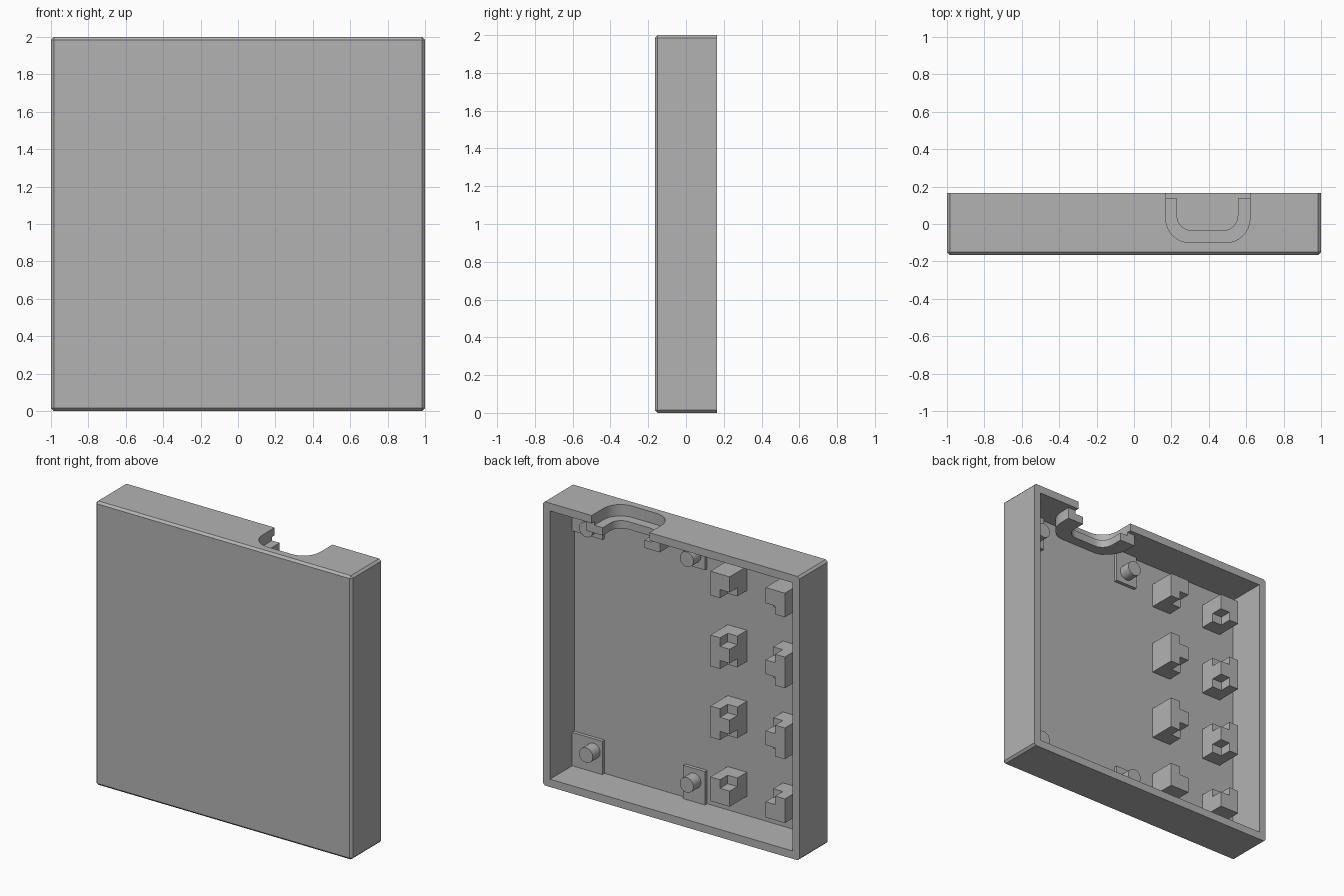
import bpy, bmesh, math
from mathutils import Matrix, Vector

cube = bpy.data.objects.get("Cube")
if cube:
    bpy.data.objects.remove(cube, do_unlink=True)

grey = bpy.data.materials.new("plain grey")
grey.use_nodes = True
colour = (0.45, 0.45, 0.45, 1)
grey.diffuse_color = colour
grey.node_tree.nodes["Principled BSDF"].inputs["Base Color"].default_value = colour

BACK = 0.165      # open rim
FLOOR = -0.107    # inside face of the front panel
WALL = 0.055


def add_box(bm, x, y, z):
    lo, hi = Vector((x[0], y[0], z[0])), Vector((x[1], y[1], z[1]))
    mat = Matrix.Translation((lo + hi) / 2) @ Matrix.Diagonal((hi - lo).to_4d())
    bmesh.ops.create_cube(bm, size=1, matrix=mat)


def add_u(bm, x, y, z, radius, steps=8):
    """Prism with a U outline, rounded at its low-y corners."""
    pts = [(x[1], y[1]), (x[0], y[1])]
    for cx, start in ((x[0] + radius, math.pi), (x[1] - radius, 1.5 * math.pi)):
        for i in range(steps + 1):
            a = start + i / steps * math.pi / 2
            pts.append((cx + radius * math.cos(a), y[0] + radius + radius * math.sin(a)))
    face = bm.faces.new([bm.verts.new((px, py, z[0])) for px, py in pts])
    top = bmesh.ops.extrude_face_region(bm, geom=[face])["geom"]
    verts = [v for v in top if isinstance(v, bmesh.types.BMVert)]
    bmesh.ops.translate(bm, verts=verts, vec=(0, 0, z[1] - z[0]))
    bmesh.ops.recalc_face_normals(bm, faces=bm.faces[:])


def finish(bm, name):
    mesh = bpy.data.meshes.new(name)
    bm.to_mesh(mesh)
    bm.free()
    mesh.materials.append(grey)
    obj = bpy.data.objects.new(name, mesh)
    bpy.context.collection.objects.link(obj)
    return obj


def activate(obj):
    bpy.ops.object.select_all(action="DESELECT")
    obj.select_set(True)
    bpy.context.view_layer.objects.active = obj


def cut(obj, cutter):
    mod = obj.modifiers.new("cut", "BOOLEAN")
    mod.operation = "DIFFERENCE"
    mod.solver = "EXACT"
    mod.object = cutter
    activate(obj)
    bpy.ops.object.modifier_apply(modifier=mod.name)


def discard(obj):
    bpy.data.objects.remove(obj, do_unlink=True)


def smooth(obj):
    activate(obj)
    bpy.ops.object.shade_smooth_by_angle(angle=math.radians(30))


# Shell: chamfered everywhere but the back rim
bm = bmesh.new()
add_box(bm, (-1, 1), (-BACK, BACK), (0, 2))
edges = [e for e in bm.edges if min(v.co.y for v in e.verts) < 0]
bmesh.ops.bevel(bm, geom=edges, offset=0.015, segments=1, affect="EDGES")
shell = finish(bm, "cover_shell")

# Hollow interior
bm = bmesh.new()
add_box(bm, (WALL - 1, 1 - WALL), (FLOOR, 0.4), (WALL, 2 - WALL))
hollow = finish(bm, "hollow_cutter")
cut(shell, hollow)
discard(hollow)

# Cable outlet: stepped U notch with a ledge under the top wall
bm = bmesh.new()
add_u(bm, (0.11, 0.68), (-0.115, 0.135), (1.865, 1.95), 0.18)
ledge = finish(bm, "outlet_ledge")
bm = bmesh.new()
add_u(bm, (0.17, 0.62), (-0.1, 0.4), (1.92, 2.2), 0.13)
outer = finish(bm, "outer_notch_cutter")
bm = bmesh.new()
add_u(bm, (0.23, 0.555), (-0.035, 0.4), (1.7, 2.1), 0.08)
inner = finish(bm, "inner_notch_cutter")
cut(shell, outer)
cut(ledge, outer)
cut(ledge, inner)
discard(outer)
discard(inner)
smooth(shell)
smooth(ledge)

# Mounting pads and pins, mirrored bottom to top
for level in ("lower", "upper"):
    for side, pin_x, pad_x in (("left", 0.78, (0.71, 0.946)), ("middle", -0.005, (-0.09, 0.08))):
        pad_z, pin_z = (0.054, 0.29), 0.205
        if level == "upper":
            pad_z, pin_z = (1.71, 1.946), 1.795
        bm = bmesh.new()
        add_box(bm, pad_x, (FLOOR - 0.005, -0.083), pad_z)
        finish(bm, f"{level}_{side}_pad")
        bm = bmesh.new()
        place = Matrix.Translation((pin_x, -0.045, pin_z)) @ Matrix.Rotation(math.pi / 2, 4, "X")
        bmesh.ops.create_cone(bm, cap_ends=True, segments=32, radius1=0.053,
                              radius2=0.053, depth=0.09, matrix=place)
        smooth(finish(bm, f"{level}_{side}_pin"))

# Bracket grid holding three modules in stepped seats
rows = [0.25 + 0.5 * i for i in range(4)]
bm = bmesh.new()
for low, high in zip(rows, rows[1:]):
    add_box(bm, (-0.755, -0.325), (0, 0.4), (low + 0.05, high - 0.05))
seats = finish(bm, "seat_cutter")
for side, span in (("inner", (-0.4, -0.25)), ("outer", (-0.83, -0.68))):
    bm = bmesh.new()
    for z in rows:
        add_box(bm, span, (FLOOR - 0.005, 0.085), (max(z - 0.11, 0.19), min(z + 0.11, 1.81)))
    cut(finish(bm, f"{side}_brackets"), seats)
discard(seats)
